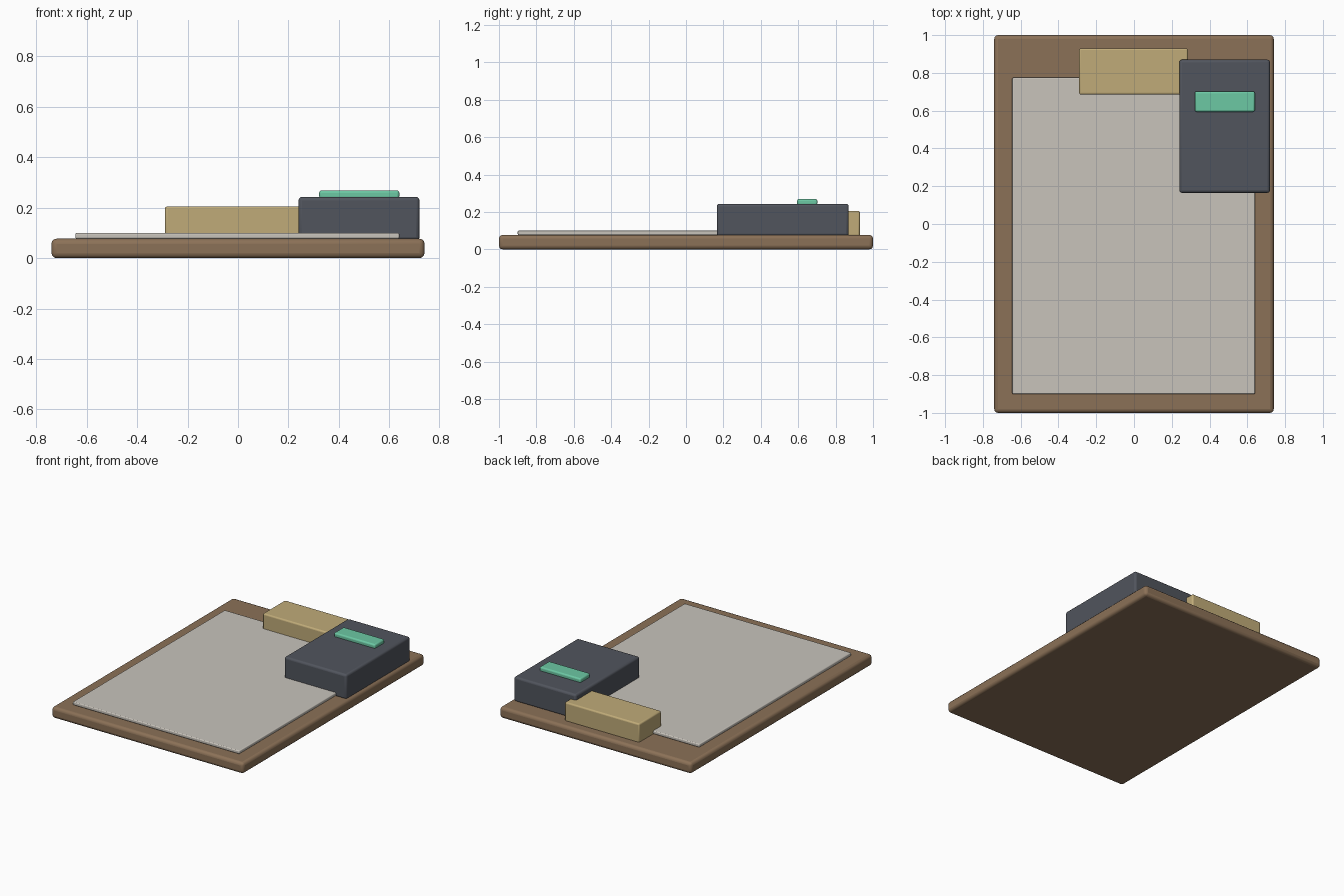
import bpy
from mathutils import Vector

cube = bpy.data.objects.get("Cube")
if cube:
    bpy.data.objects.remove(cube, do_unlink=True)


def material(name, rgb):
    mat = bpy.data.materials.new(name)
    mat.use_nodes = True
    color = (*rgb, 1.0)
    mat.diffuse_color = color
    mat.node_tree.nodes["Principled BSDF"].inputs["Base Color"].default_value = color
    return mat


def rounded_box(name, low, high, radius, mat, segments=3):
    """Box between two corners, with softly rounded edges."""
    low, high = Vector(low), Vector(high)
    bpy.ops.mesh.primitive_cube_add(size=1, location=(low + high) / 2)
    obj = bpy.context.object
    obj.name = name
    obj.scale = high - low
    bpy.ops.object.transform_apply(location=False, rotation=False, scale=True)
    obj.data.materials.append(mat)
    bevel = obj.modifiers.new("Rounded edges", "BEVEL")
    bevel.width = radius
    bevel.segments = segments
    bpy.ops.object.shade_smooth_by_angle()
    return obj


wood = material("Brown wood", (0.26, 0.165, 0.095))
paper = material("Grey paper", (0.58, 0.55, 0.50))
brass = material("Dull brass", (0.53, 0.41, 0.19))
slate = material("Dark slate", (0.082, 0.090, 0.110))
mint = material("Mint green", (0.15, 0.58, 0.37))

# Backing board and the sheet lying on it
rounded_box("board", (-0.74, -1.0, 0.0), (0.74, 1.0, 0.077), 0.02, wood)
rounded_box("paper_sheet", (-0.645, -0.9, 0.077), (0.64, 0.775, 0.1), 0.006, paper)

# Clip block at the top edge
rounded_box("clip", (-0.29, 0.685, 0.07), (0.285, 0.93, 0.205), 0.01, brass)

# Device in the corner with its raised display
rounded_box("device", (0.24, 0.165, 0.07), (0.72, 0.87, 0.243), 0.014, slate)
rounded_box("display", (0.322, 0.594, 0.235), (0.64, 0.702, 0.269), 0.01, mint)
